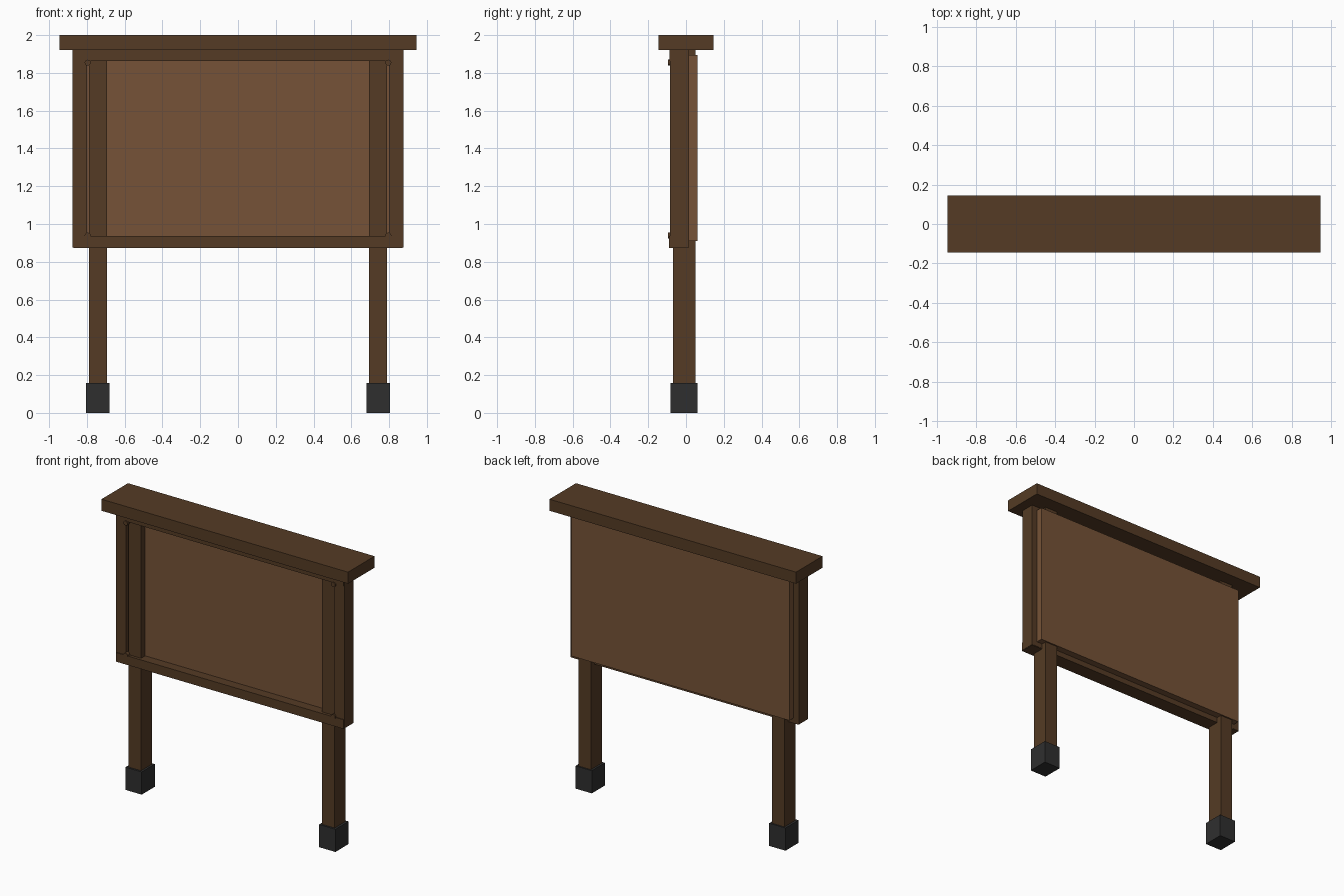
import bpy
import math

cube = bpy.data.objects.get("Cube")
if cube:
    bpy.data.objects.remove(cube, do_unlink=True)


def material(name, rgb):
    mat = bpy.data.materials.new(name)
    mat.use_nodes = True
    mat.diffuse_color = (*rgb, 1)
    mat.node_tree.nodes["Principled BSDF"].inputs["Base Color"].default_value = (*rgb, 1)
    return mat


dark_wood = material("dark wood", (0.09, 0.044, 0.018))
board_wood = material("board wood", (0.18, 0.086, 0.038))
foot_grey = material("foot grey", (0.028, 0.028, 0.028))


def box(name, xs, ys, zs, mat):
    """Box between pairs of limits on each axis."""
    spans = (xs, ys, zs)
    bpy.ops.mesh.primitive_cube_add(size=1, location=[sum(s) / 2 for s in spans])
    obj = bpy.context.object
    obj.name = name
    obj.scale = [abs(s[1] - s[0]) for s in spans]
    bpy.ops.object.transform_apply(location=False, rotation=False, scale=True)
    obj.data.materials.append(mat)
    return obj


# Cap and board
box("top_cap", (-0.945, 0.945), (-0.145, 0.145), (1.92, 2.0), dark_wood)
box("notice_board", (-0.835, 0.835), (-0.025, 0.06), (0.91, 1.895), board_wood)

# Horizontal frame rails
box("top_rail", (-0.872, 0.872), (-0.088, 0.013), (1.864, 1.92), dark_wood)
box("bottom_rail", (-0.872, 0.872), (-0.09, 0.013), (0.873, 0.936), dark_wood)

# Posts, feet, frame sides and pegs on both sides
for side, s in (("left", 1), ("right", -1)):
    box(f"{side}_post", (s * 0.694, s * 0.79), (-0.07, 0.05), (0.1, 1.92), dark_wood)
    box(f"{side}_foot", (s * 0.68, s * 0.805), (-0.083, 0.06), (0, 0.157), foot_grey)
    box(f"{side}_frame_side", (s * 0.8, s * 0.875), (-0.085, 0.015), (0.876, 1.92), dark_wood)
    for level, z in (("upper", 1.854), ("lower", 0.939)):
        bpy.ops.mesh.primitive_cylinder_add(
            vertices=12, radius=0.016, depth=0.03,
            location=(s * 0.796, -0.081, z), rotation=(math.pi / 2, 0, 0))
        peg = bpy.context.object
        peg.name = f"{side}_{level}_peg"
        peg.data.materials.append(dark_wood)
